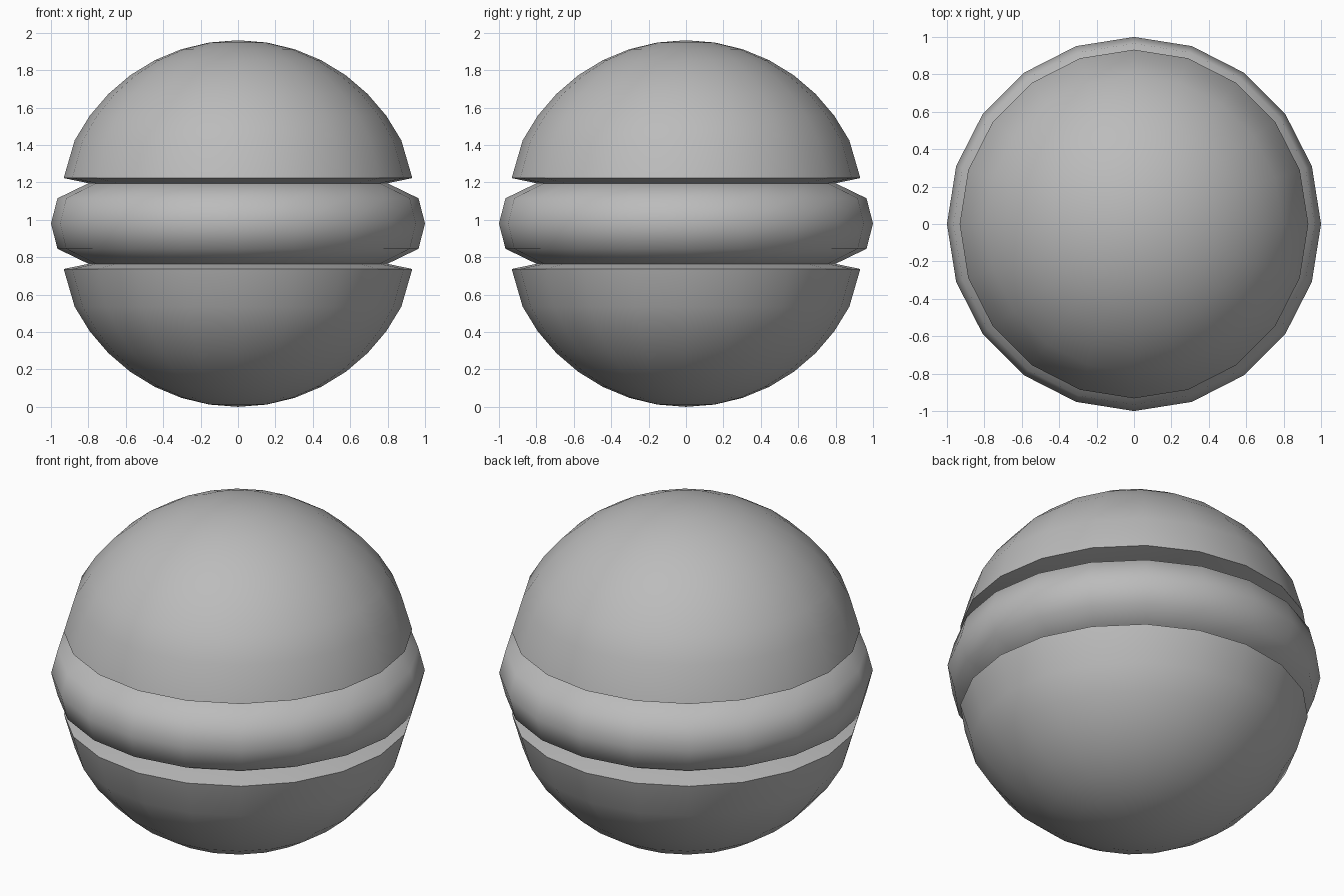
import bpy, bmesh
from math import sin, cos, radians, pi

cube = bpy.data.objects.get("Cube")
if cube:
    bpy.data.objects.remove(cube, do_unlink=True)

SIDES = 20
MID = 0.98      # height of the middle plane
RADIUS = 0.98   # dome radius

grey = bpy.data.materials.new("plain grey")
grey.use_nodes = True
colour = (0.5, 0.5, 0.5, 1)
grey.diffuse_color = colour
grey.node_tree.nodes["Principled BSDF"].inputs["Base Color"].default_value = colour


def lathe(name, profile):
    """Turn a closed (radius, height) profile about the z axis."""
    bm = bmesh.new()
    rings = []
    for r, z in profile:
        count = SIDES if r > 0 else 1
        rings.append([bm.verts.new((r * cos(2 * pi * i / SIDES),
                                    r * sin(2 * pi * i / SIDES), MID + z))
                      for i in range(count)])
    for low, high in zip(rings, rings[1:]):
        for i in range(SIDES):
            j = (i + 1) % SIDES
            corners = [low[i % len(low)], low[j % len(low)],
                       high[j % len(high)], high[i % len(high)]]
            bm.faces.new(list(dict.fromkeys(corners)))
    bmesh.ops.recalc_face_normals(bm, faces=bm.faces)
    mesh = bpy.data.meshes.new(name)
    bm.to_mesh(mesh)
    bm.free()
    mesh.materials.append(grey)
    obj = bpy.data.objects.new(name, mesh)
    bpy.context.collection.objects.link(obj)
    bpy.ops.object.select_all(action='DESELECT')
    obj.select_set(True)
    bpy.context.view_layer.objects.active = obj
    bpy.ops.object.shade_smooth_by_angle(angle=radians(60))


# Domes: shallow cone underside, pulled-down rim, then round rings to the pole
dome = [(0, 0.05), (RADIUS * cos(radians(18)), 0.243)]
dome += [(RADIUS * cos(radians(a)), RADIUS * sin(radians(a)))
         for a in range(27, 90, 9)]
dome.append((0, RADIUS))
lathe("upper_dome", dome)
lathe("lower_dome", [(r, -z) for r, z in dome])

# Middle band: bulging disc held between the domes
half = [(0.965, 0.135), (0.8, 0.215), (0.62, 0.25), (0, 0.26)]
lathe("middle_band", [(r, -z) for r, z in reversed(half)] + [(1, 0)] + half)
